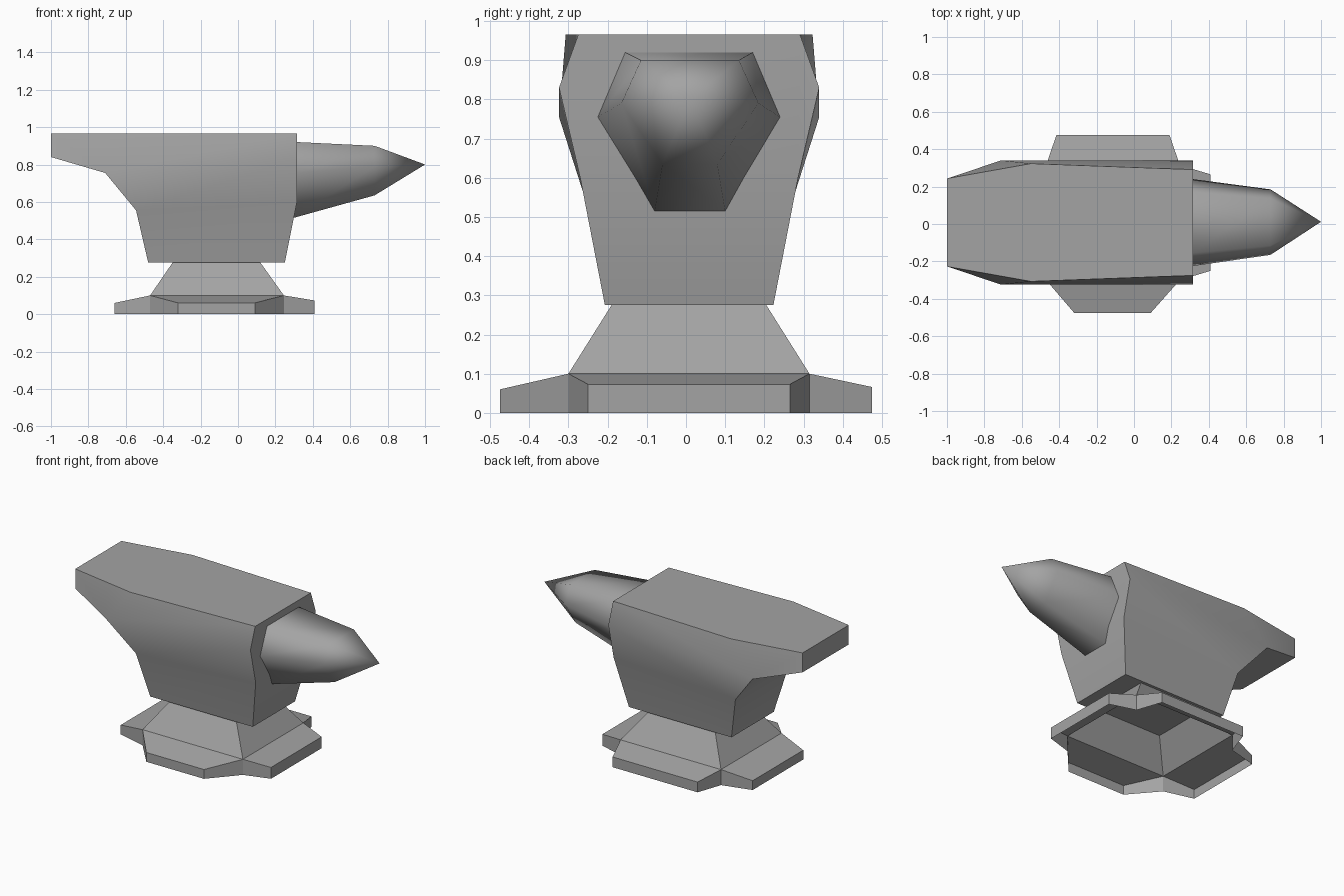
import bpy
import bmesh
from math import radians

cube = bpy.data.objects.get("Cube")
if cube:
    bpy.data.objects.remove(cube, do_unlink=True)

GREY = (0.37, 0.37, 0.37, 1)
steel = bpy.data.materials.new("steel grey")
steel.use_nodes = True
steel.diffuse_color = GREY
steel.node_tree.nodes["Principled BSDF"].inputs["Base Color"].default_value = GREY


def finish(name, bm, smooth_angle=None, closed=True):
    if closed:
        bmesh.ops.recalc_face_normals(bm, faces=bm.faces)
    mesh = bpy.data.meshes.new(name)
    bm.to_mesh(mesh)
    bm.free()
    mesh.materials.append(steel)
    obj = bpy.data.objects.new(name, mesh)
    bpy.context.collection.objects.link(obj)
    if smooth_angle:
        bpy.ops.object.select_all(action="DESELECT")
        obj.select_set(True)
        bpy.context.view_layer.objects.active = obj
        bpy.ops.object.shade_smooth_by_angle(angle=radians(smooth_angle))
    return obj


def bridge(bm, lower, upper):
    """Join two closed loops of equal length with quads."""
    n = len(lower)
    for i in range(n):
        j = (i + 1) % n
        bm.faces.new((lower[i], lower[j], upper[j], upper[i]))


# Body: named points as (x, half width, z), mirrored across the centre plane
CENTRE_Y = 0.008
points = {
    "bottom_back": (-0.48, 0.215, 0.275), "bottom_horn": (0.25, 0.215, 0.275),
    "waist_back": (-0.545, 0.268, 0.555), "waist_horn": (0.315, 0.278, 0.6),
    "shoulder_back": (-0.71, 0.332, 0.755), "shoulder_horn": (0.315, 0.332, 0.83),
    "heel_low": (-1, 0.235, 0.84), "heel_top": (-1, 0.235, 0.965),
    "top_mid": (-0.55, 0.315, 0.965), "top_horn": (0.315, 0.283, 0.965),
}
side_faces = (
    "bottom_back bottom_horn waist_horn waist_back",
    "waist_back waist_horn shoulder_horn shoulder_back",
    "shoulder_back shoulder_horn top_horn top_mid",
    "shoulder_back top_mid heel_top heel_low",
)
bm = bmesh.new()
front, rear = ({k: bm.verts.new((x, CENTRE_Y + s * w, z)) for k, (x, w, z) in points.items()}
               for s in (-1, 1))
for face in side_faces:
    for side in (front, rear):
        bm.faces.new([side[k] for k in face.split()])
# Strips across the body, following the profile all the way round
bands = ("bottom_horn bottom_back", "bottom_back waist_back", "waist_back shoulder_back",
         "shoulder_back heel_low", "heel_low heel_top", "bottom_horn waist_horn")
for band in bands:
    a, b = band.split()
    bm.faces.new((front[a], front[b], rear[b], rear[a]))
for outline in ("heel_top top_mid top_horn", "waist_horn shoulder_horn top_horn"):
    keys = outline.split()
    bm.faces.new([front[k] for k in keys] + [rear[k] for k in reversed(keys)])
finish("body", bm, 30)

# Horn: six-sided sections tapering to a point
bm = bmesh.new()
root_section = ((-0.155, 0.92), (0.17, 0.92), (0.24, 0.755),
                (0.1, 0.515), (-0.08, 0.515), (-0.225, 0.755))
mid_section = ((-0.115, 0.9), (0.135, 0.9), (0.185, 0.79),
               (0.08, 0.635), (-0.06, 0.635), (-0.165, 0.79))
root = [bm.verts.new((0.298 if z < 0.6 else 0.315, y, z)) for y, z in root_section]
mid = [bm.verts.new((0.73, y, z)) for y, z in mid_section]
tip = bm.verts.new((1, 0.012, 0.8))
bridge(bm, root, mid)
for i in range(len(mid)):
    bm.faces.new((mid[i], mid[(i + 1) % len(mid)], tip))
finish("horn", bm, 80)

# Base: open shell with a flared neck and four splayed feet
bm = bmesh.new()
neck_top = [bm.verts.new((x, y, 0.275)) for x, y in
            ((-0.35, -0.19), (0.12, -0.19), (0.12, 0.205), (-0.35, 0.205))]
neck_low = [bm.verts.new((x, y, 0.1)) for x, y in
            ((-0.47, -0.3), (0.245, -0.3), (0.245, 0.315), (-0.47, 0.315))]
bridge(bm, neck_low, neck_top)
toes = (((-0.32, -0.475), (0.09, -0.475), 0.06),
        ((0.41, -0.25), (0.41, 0.265), 0.073),
        ((0.19, 0.475), (-0.415, 0.475), 0.066),
        ((-0.66, 0.265), (-0.66, -0.25), 0.06))
rim = []
for i, (a, b, height) in enumerate(toes):
    toe = [bm.verts.new((x, y, height)) for x, y in (a, b)]
    bm.faces.new((toe[0], toe[1], neck_low[(i + 1) % 4], neck_low[i]))
    rim += [neck_low[i]] + toe
ground = [bm.verts.new((v.co.x, v.co.y, 0)) for v in rim]
bridge(bm, ground, rim)
finish("base", bm, closed=False)
